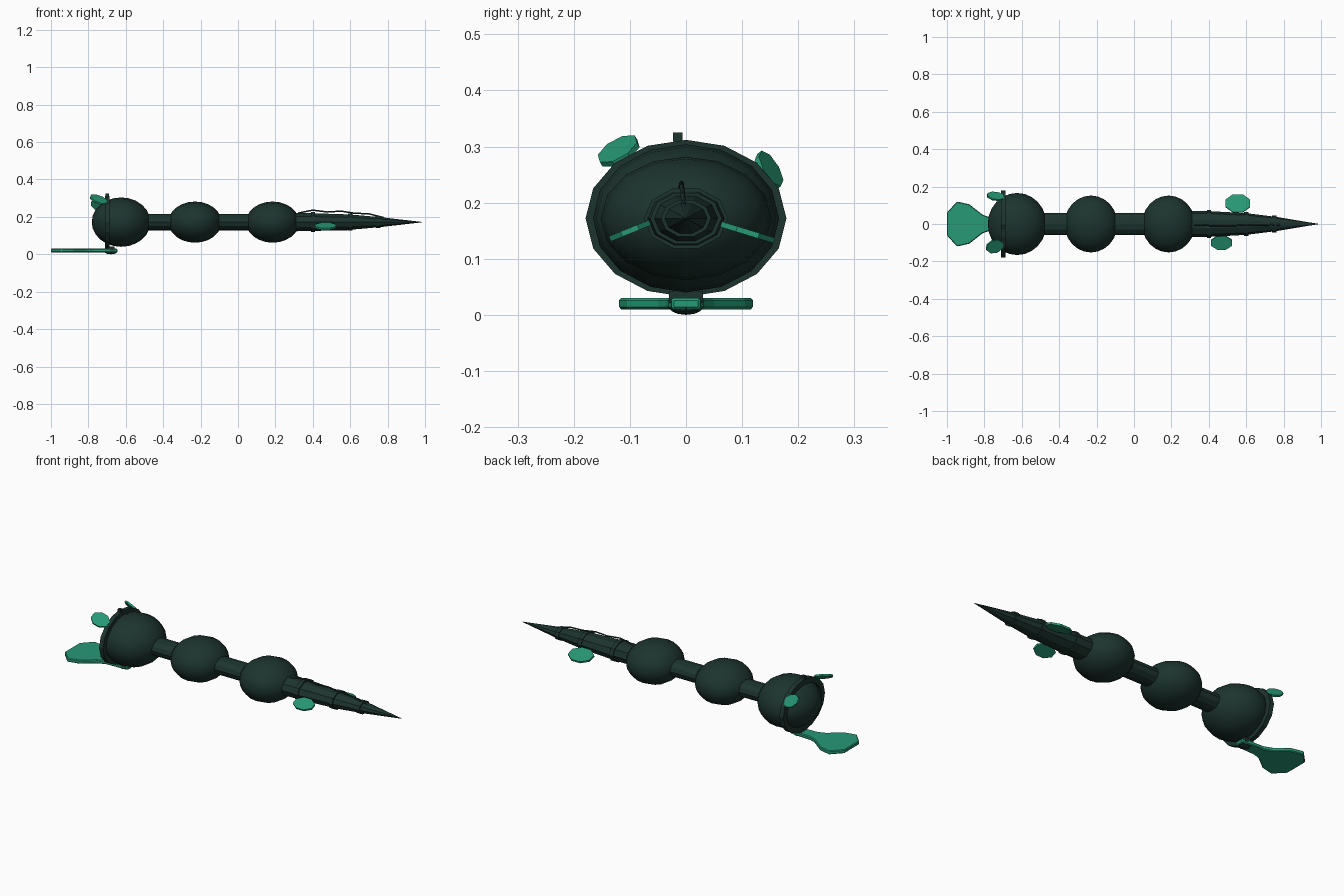
import bpy, bmesh, math
from mathutils import Vector

if "Cube" in bpy.data.objects:
    bpy.data.objects.remove(bpy.data.objects["Cube"])

AX = 0.172      # height of the body axis


def material(name, rgb):
    m = bpy.data.materials.new(name)
    m.diffuse_color = (*rgb, 1)
    m.use_nodes = True
    m.node_tree.nodes["Principled BSDF"].inputs["Base Color"].default_value = m.diffuse_color
    return m


DARK = material("dark_body", (0.012, 0.034, 0.028))
LEAF = material("green_leaf", (0.02, 0.32, 0.18))


def make(name, bm, mat, smooth=False):
    bmesh.ops.recalc_face_normals(bm, faces=bm.faces)
    me = bpy.data.meshes.new(name)
    bm.to_mesh(me)
    bm.free()
    me.materials.append(mat)
    ob = bpy.data.objects.new(name, me)
    bpy.context.collection.objects.link(ob)
    if smooth:
        for p in me.polygons:
            p.use_smooth = True
    return ob


def lathe(name, profile, sides, smooth=False):
    """Elliptical loft along x: profile entries are (x, y radius, z radius)."""
    bm = bmesh.new()
    rings = []
    for x, ry, rz in profile:
        rings.append([bm.verts.new((x, ry * math.cos(a), AX + rz * math.sin(a)))
                      for a in (2 * math.pi * i / sides for i in range(sides))])
    for r, s in zip(rings, rings[1:]):
        for i in range(sides):
            j = (i + 1) % sides
            bm.faces.new((r[i], r[j], s[j], s[i]))
    bm.faces.new(rings[0])
    bm.faces.new(rings[-1])
    return make(name, bm, mat=DARK, smooth=smooth)


def bulb(name, x, rx, ry, rz):
    bm = bmesh.new()
    bmesh.ops.create_uvsphere(bm, u_segments=16, v_segments=12, radius=1)
    for v in bm.verts:   # poles lie along x
        v.co = Vector((x + v.co.z * rx, v.co.x * ry, AX + v.co.y * rz))
    return make(name, bm, DARK, True)


def ring(name, x, ry, rz, t, w, sides=16):
    """Elliptical band with a square section."""
    bm = bmesh.new()
    loops = []
    for i in range(sides):
        a = 2 * math.pi * i / sides
        c, s = math.cos(a), math.sin(a)
        loops.append([bm.verts.new((x + dx, (ry + d) * c, AX + (rz + d) * s))
                      for dx, d in ((-w, -t), (w, -t), (w, 0), (-w, 0))])
    for i in range(sides):
        p, q = loops[i], loops[(i + 1) % sides]
        for k in range(4):
            bm.faces.new((p[k], p[(k + 1) % 4], q[(k + 1) % 4], q[k]))
    return make(name, bm, DARK)


def plate(name, pts, thick):
    """Thin plate from a planar outline, thickened both ways."""
    bm = bmesh.new()
    f = bm.faces.new([bm.verts.new(p) for p in pts])
    f.normal_update()
    n = f.normal.copy()
    ext = bmesh.ops.extrude_face_region(bm, geom=[f], use_keep_orig=True)["geom"]
    top = [g for g in ext if isinstance(g, bmesh.types.BMVert)]
    for v in bm.verts:
        v.co += n * (thick / 2 if v in top else -thick / 2)
    return make(name, bm, LEAF)


def leaf(name, c, length, width, thick=0.01):
    """Eight-sided oval leaf from a centre and two half-axis vectors."""
    c, u, v = Vector(c), Vector(length), Vector(width)
    plate(name, [c + u * math.cos(a) * 1.05 + v * math.sin(a) * 1.05
                 for a in ((i + .5) * math.pi / 4 for i in range(8))], thick)


def box(name, c, size, mat):
    bm = bmesh.new()
    bmesh.ops.create_cube(bm, size=1)
    for v in bm.verts:
        v.co = Vector(c) + Vector([a * b for a, b in zip(v.co, size)])
    make(name, bm, mat)


# Body: head, two bulbs, connecting stem
bulb("head_bulb", -0.625, 0.157, 0.166, 0.132)
bulb("rear_bulb", -0.23, 0.142, 0.152, 0.11)
bulb("middle_bulb", 0.185, 0.142, 0.152, 0.11)
lathe("stem", [(-0.55, 0.06, 0.044), (0.34, 0.06, 0.044)], 12, False)

# Tapered tail with raised bands
lathe("tail", [(0.27, 0.07, 0.052), (0.40, 0.069, 0.05), (0.60, 0.058, 0.043),
               (0.76, 0.038, 0.028), (0.985, 0.001, 0.001)], 10)
for i, (x, ry, rz) in enumerate([(0.40, 0.075, 0.056), (0.60, 0.064, 0.048),
                                 (0.75, 0.045, 0.034)]):
    ring(f"tail_band_{i + 1}", x, ry, rz, 0.02, 0.011, 10)

# Head rim with a top knob and a bottom hinge
ring("head_rim", -0.70, 0.179, 0.14, 0.03, 0.012)
box("rim_knob", (-0.70, -0.015, 0.317), (0.018, 0.017, 0.016), DARK)
box("lid_hinge", (-0.685, 0, 0.032), (0.05, 0.06, 0.022), DARK)
bm = bmesh.new()
bmesh.ops.create_uvsphere(bm, u_segments=8, v_segments=6, radius=1)
for v in bm.verts:
    v.co = Vector((-0.68 + v.co.x * 0.035, v.co.y * 0.03, 0.014 + v.co.z * 0.014))
make("hinge_pin", bm, DARK)

# Spade-shaped lid lying under the head
half = [(-0.645, 0.025), (-0.70, 0.032), (-0.77, 0.035), (-0.81, 0.05),
        (-0.88, 0.105), (-0.945, 0.12), (-1.0, 0.063)]
outline = half + [(x, -y) for x, y in reversed(half)]
lid = plate("lid", [(x, y, 0.02) for x, y in outline], 0.02)
bev = lid.modifiers.new("edge", "BEVEL")
bev.width, bev.segments, bev.limit_method = 0.004, 1, "ANGLE"

# Leaves on the head and on the tail
leaf("head_leaf_front", (-0.745, -0.12, 0.292), (-0.045, -0.005, 0.016), (0.004, 0.034, 0.018))
leaf("head_leaf_back", (-0.74, 0.148, 0.258), (-0.045, 0.006, 0.014), (0, 0.02, -0.027))
leaf("tail_leaf_front", (0.468, -0.1, 0.150), (0.058, 0, 0), (0, 0.037, 0.015))
leaf("tail_leaf_back", (0.555, 0.11, 0.147), (0.067, 0, 0), (0, -0.049, 0.015))

# Thin vein along the top of the tail
cu = bpy.data.curves.new("tail_vein", "CURVE")
cu.dimensions = "3D"
cu.bevel_depth = 0.004
cu.bevel_resolution = 0
path = [(0.32, -0.006, 0.22), (0.40, -0.008, 0.236), (0.48, -0.01, 0.226),
        (0.55, -0.008, 0.231), (0.62, -0.006, 0.220), (0.70, -0.006, 0.216), (0.78, -0.004, 0.196)]
sp = cu.splines.new("POLY")
sp.points.add(len(path) - 1)
for p, co in zip(sp.points, path):
    p.co = (*co, 1)
cu.materials.append(DARK)
bpy.context.collection.objects.link(bpy.data.objects.new("tail_vein", cu))
